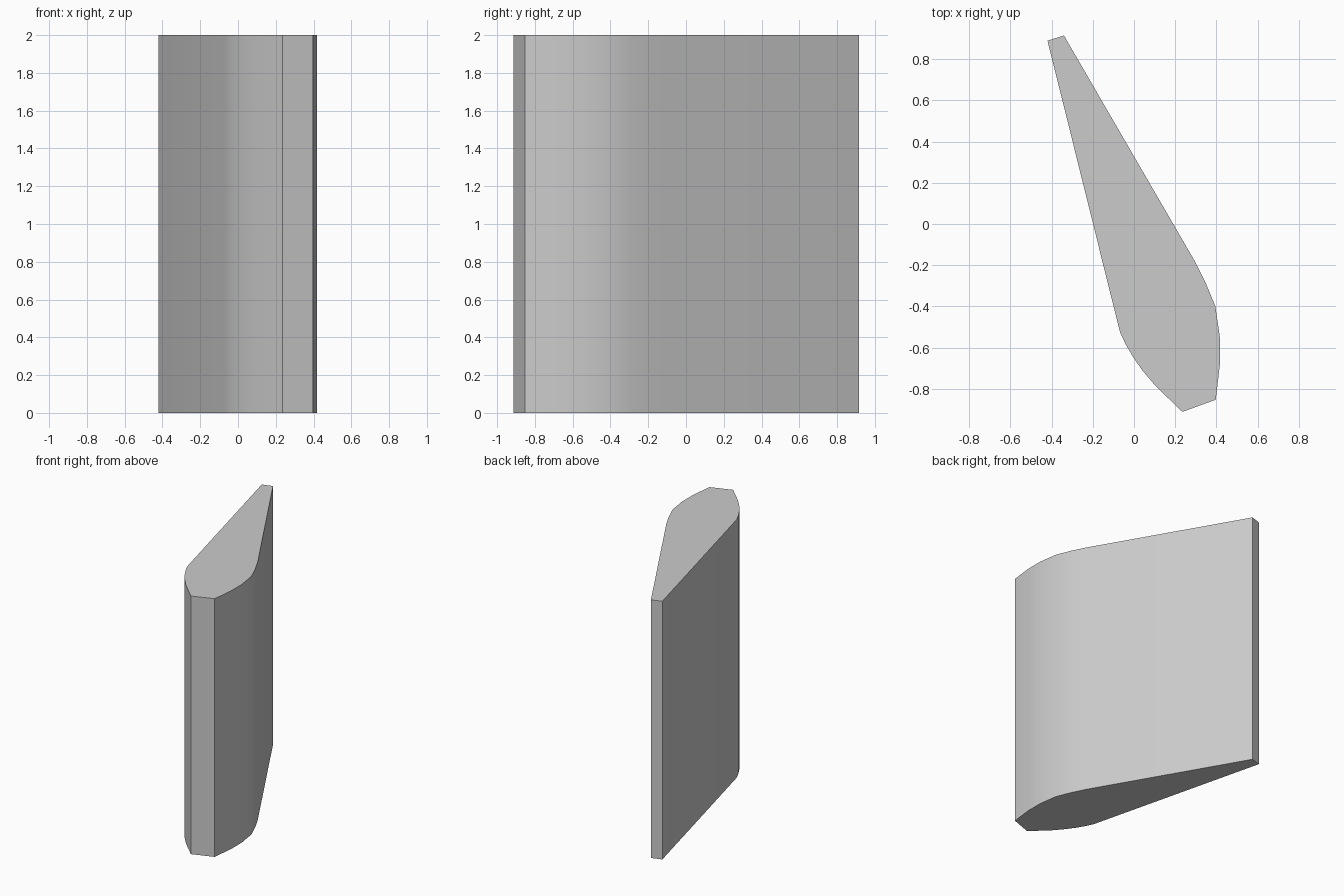
import bpy
import bmesh
from math import radians

cube = bpy.data.objects.get("Cube")
if cube:
    bpy.data.objects.remove(cube, do_unlink=True)

HEIGHT = 2.0

# Blade cross-section: blunt tail, right flank, blunt nose, left flank
tail = [(-0.42, 0.89), (-0.34, 0.915)]
right_flank = [(0.295, -0.18), (0.35, -0.29), (0.395, -0.40), (0.417, -0.55),
               (0.417, -0.68)]
nose = [(0.397, -0.853), (0.235, -0.912)]
left_flank = [(0.105, -0.787), (0.04, -0.71), (-0.005, -0.645),
              (-0.04, -0.585), (-0.068, -0.525)]
profile = tail + right_flank + nose + left_flank

# Plain grey material
grey = bpy.data.materials.new("plain grey")
color = (0.6, 0.6, 0.6, 1)
grey.diffuse_color = color
grey.use_nodes = True
shader = next(n for n in grey.node_tree.nodes if n.type == "BSDF_PRINCIPLED")
shader.inputs["Base Color"].default_value = color

# Extrude the section straight up
bm = bmesh.new()
base = bm.faces.new([bm.verts.new((x, y, 0)) for x, y in profile])
walls = bmesh.ops.extrude_face_region(bm, geom=[base], use_keep_orig=True)
top_verts = [g for g in walls["geom"] if isinstance(g, bmesh.types.BMVert)]
bmesh.ops.translate(bm, verts=top_verts, vec=(0, 0, HEIGHT))
bmesh.ops.recalc_face_normals(bm, faces=bm.faces)

mesh = bpy.data.meshes.new("blade")
bm.to_mesh(mesh)
bm.free()
mesh.materials.append(grey)
blade = bpy.data.objects.new("blade", mesh)
bpy.context.collection.objects.link(blade)

# Smooth flanks, sharp corners and rims
bpy.ops.object.select_all(action="DESELECT")
blade.select_set(True)
bpy.context.view_layer.objects.active = blade
bpy.ops.object.shade_smooth_by_angle(angle=radians(30))
